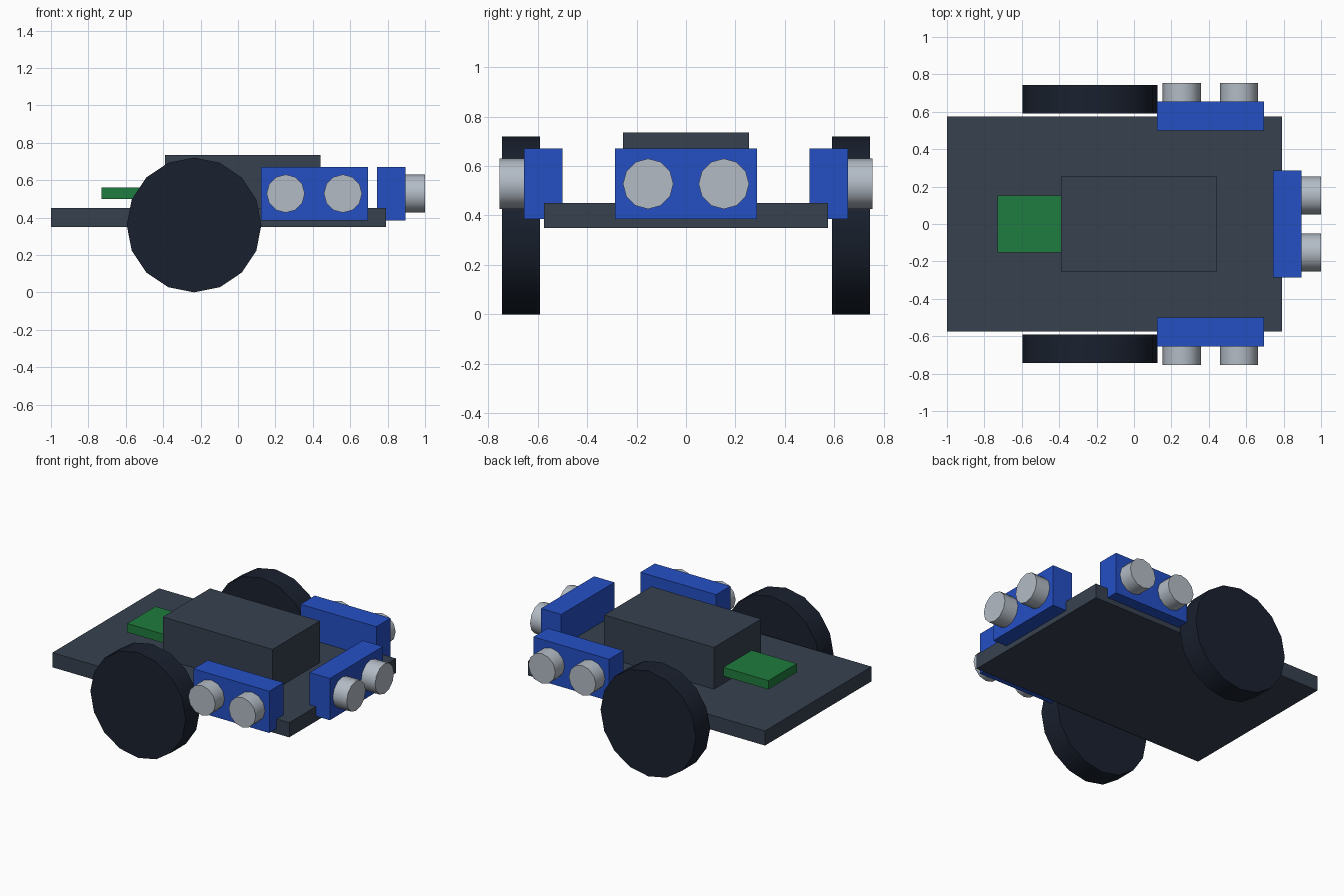
import bpy
import math

if "Cube" in bpy.data.objects:
    bpy.data.objects.remove(bpy.data.objects["Cube"])


def material(name, r, g, b):
    m = bpy.data.materials.new(name)
    m.diffuse_color = (r, g, b, 1)
    m.use_nodes = True
    m.node_tree.nodes["Principled BSDF"].inputs["Base Color"].default_value = m.diffuse_color
    return m


SLATE = material("slate", 0.038, 0.053, 0.08)
RUBBER = material("rubber", 0.010, 0.015, 0.028)
BLUE = material("blue", 0.018, 0.08, 0.56)
GREEN = material("green", 0.014, 0.2, 0.05)
SILVER = material("silver", 0.45, 0.50, 0.56)


def box(name, x, y, z, mat):
    """Box from (min, max) ranges along each axis."""
    bpy.ops.mesh.primitive_cube_add(size=1, location=[sum(r) / 2 for r in (x, y, z)])
    ob = bpy.context.object
    ob.name = name
    ob.scale = [r[1] - r[0] for r in (x, y, z)]
    bpy.ops.object.transform_apply(location=False, rotation=False, scale=True)
    ob.data.materials.append(mat)
    return ob


def cylinder(name, sides, radius, depth, location, axis, mat):
    """Cylinder lying along the x or y axis."""
    rot = (math.pi / 2, 0, 0) if axis == "y" else (0, math.pi / 2, 0)
    bpy.ops.mesh.primitive_cylinder_add(vertices=sides, radius=radius, depth=depth,
                                        location=location, rotation=rot)
    ob = bpy.context.object
    ob.name = name
    ob.data.materials.append(mat)
    bpy.ops.object.shade_smooth_by_angle(angle=math.radians(40))
    return ob


# Chassis plate, central housing and circuit board
box("chassis_plate", (-1.0, 0.79), (-0.575, 0.575), (0.35, 0.45), SLATE)
box("central_housing", (-0.39, 0.44), (-0.255, 0.255), (0.45, 0.735), SLATE)
box("circuit_board", (-0.73, -0.39), (-0.153, 0.153), (0.50, 0.56), GREEN)

SENSOR_Z = (0.385, 0.67)
EYE_Z, EYE_R, EYE_GAP = 0.528, 0.102, 0.153

for side, s in (("right", -1), ("left", 1)):
    # Wheels
    cylinder(f"{side}_wheel", 16, 0.36, 0.153, (-0.235, s * 0.667, 0.36), "y", RUBBER)
    # Side sensors with two eyes each
    box(f"{side}_sensor", (0.122, 0.695), sorted((s * 0.50, s * 0.655)), SENSOR_Z, BLUE)
    for i, e in enumerate((-1, 1)):
        cylinder(f"{side}_sensor_eye_{i + 1}", 12, EYE_R, 0.104,
                 (0.408 + e * EYE_GAP, s * 0.703, EYE_Z), "y", SILVER)

# Nose sensor with two eyes
box("nose_sensor", (0.742, 0.895), (-0.287, 0.287), SENSOR_Z, BLUE)
for i, e in enumerate((-1, 1)):
    cylinder(f"nose_sensor_eye_{i + 1}", 12, EYE_R, 0.106,
             (0.947, e * EYE_GAP, EYE_Z), "x", SILVER)
